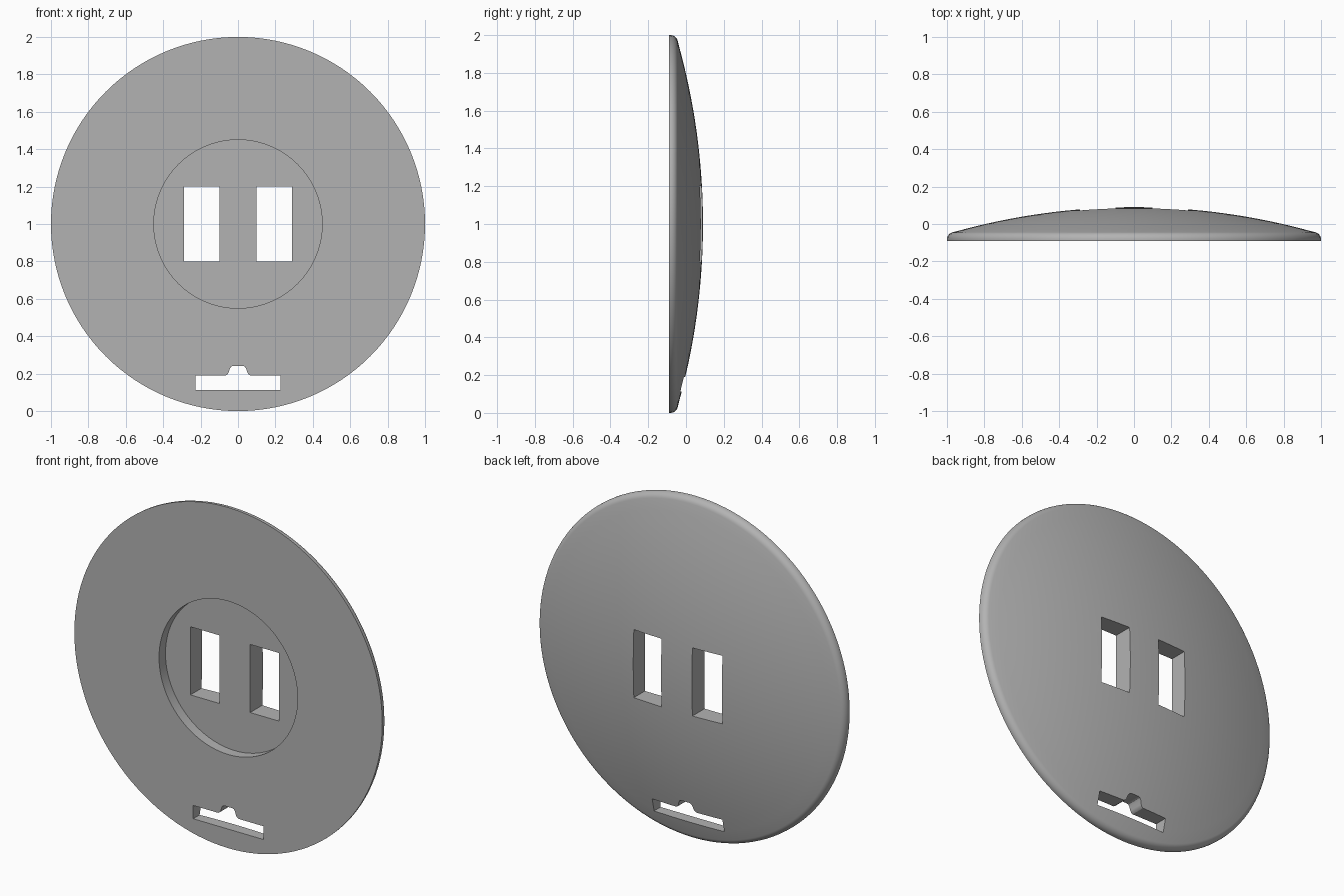
import bpy, bmesh
from math import sin, cos, pi, radians, sqrt
from mathutils import Vector, Matrix

if "Cube" in bpy.data.objects:
    bpy.data.objects.remove(bpy.data.objects["Cube"], do_unlink=True)

FRONT, BACK = -0.09, 0.09
DOME_R = 3.55      # sphere radius of the domed back
CENTRE_Z = 1.0

grey = bpy.data.materials.new("plain_grey")
grey.use_nodes = True
colour = (0.45, 0.45, 0.45, 1)
grey.diffuse_color = colour
grey.node_tree.nodes["Principled BSDF"].inputs["Base Color"].default_value = colour


def make_object(name, bm):
    bmesh.ops.recalc_face_normals(bm, faces=bm.faces)
    mesh = bpy.data.meshes.new(name)
    bm.to_mesh(mesh)
    bm.free()
    mesh.materials.append(grey)
    obj = bpy.data.objects.new(name, mesh)
    bpy.context.collection.objects.link(obj)
    return obj


def lathe(name, profile, steps=128):
    """Spin (radius, y) points around the y axis."""
    bm = bmesh.new()
    verts = [bm.verts.new((r, y, 0)) for r, y in profile]
    edges = [bm.edges.new(pair) for pair in zip(verts, verts[1:])]
    bmesh.ops.spin(bm, geom=verts + edges, cent=(0, 0, 0), axis=(0, 1, 0),
                   angle=2 * pi, steps=steps, use_duplicate=False)
    bmesh.ops.remove_doubles(bm, verts=bm.verts, dist=0.0001)
    bmesh.ops.translate(bm, verts=bm.verts, vec=(0, 0, CENTRE_Z))
    return make_object(name, bm)


def prism(name, outline):
    """Extrude an (x, z) outline right through the disc along y."""
    bm = bmesh.new()
    face = bm.faces.new([bm.verts.new((x, -0.3, z)) for x, z in outline])
    ext = bmesh.ops.extrude_face_region(bm, geom=[face])
    moved = [g for g in ext["geom"] if isinstance(g, bmesh.types.BMVert)]
    bmesh.ops.translate(bm, verts=moved, vec=(0, 0.6, 0))
    return make_object(name, bm)


def rectangle(x0, x1, z0, z1):
    return [(x0, z0), (x1, z0), (x1, z1), (x0, z1)]


# Disc profile: round recess, flat front, rounded rim, domed back
profile = [(0, -0.03), (0.45, -0.03), (0.45, FRONT), (1, FRONT)]
for i in range(9):
    a = radians(75 * i / 8)
    profile.append((0.96 + 0.04 * cos(a), -0.083 + 0.04 * sin(a)))
for i in range(1, 17):
    r = 0.97 * (1 - i / 16)
    profile.append((r, BACK - DOME_R + sqrt(DOME_R ** 2 - r ** 2)))
disc = lathe("domed_disc", profile)

# Lower slot with a small rounded bump in its upper edge
bump = [(0.066, 0.19), (0.056, 0.196), (0.05, 0.206),
        (0.043, 0.228), (0.036, 0.238), (0.026, 0.242)]
slot = [(-0.228, 0.112), (0.228, 0.112), (0.228, 0.19)]
slot += bump + [(-x, z) for x, z in reversed(bump)] + [(-0.228, 0.19)]

cutters = [
    prism("right_window_cutter", rectangle(-0.288, -0.1, 0.8, 1.2)),
    prism("left_window_cutter", rectangle(0.1, 0.288, 0.8, 1.2)),
    prism("lower_slot_cutter", slot),
]

# Cut the openings and keep the result as plain mesh
for cutter in cutters:
    cutter.hide_render = True
    mod = disc.modifiers.new(cutter.name, "BOOLEAN")
    mod.operation = "DIFFERENCE"
    mod.solver = "EXACT"
    mod.object = cutter
bpy.ops.object.select_all(action="DESELECT")
disc.select_set(True)
bpy.context.view_layer.objects.active = disc
for cutter in cutters:
    bpy.ops.object.modifier_apply(modifier=cutter.name)
    bpy.data.objects.remove(cutter, do_unlink=True)
bpy.ops.object.shade_smooth_by_angle(angle=radians(30))
